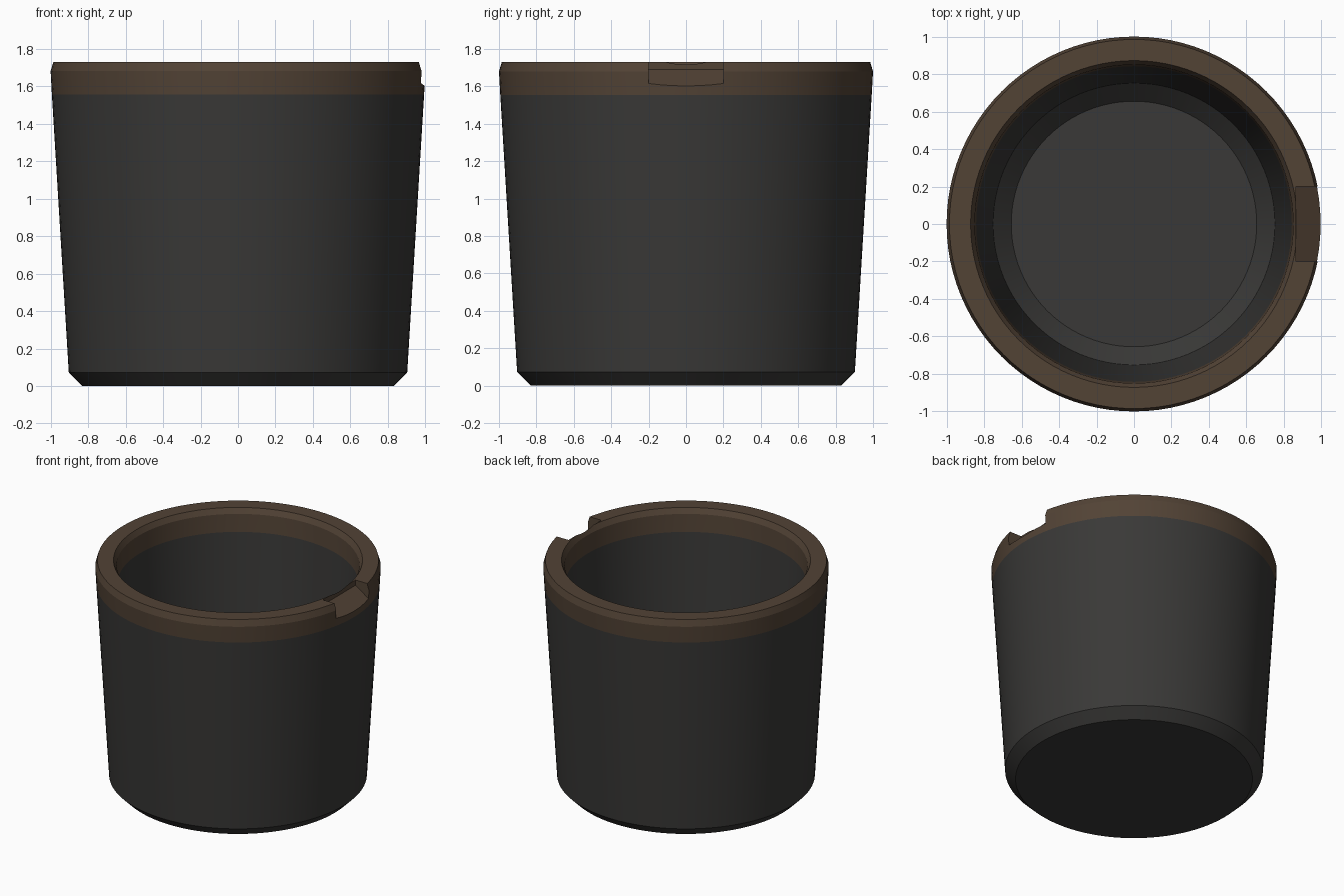
import bpy, bmesh
from math import pi, sin, cos, radians

if "Cube" in bpy.data.objects:
    bpy.data.objects.remove(bpy.data.objects["Cube"])

SEG = 96
BAND_Z = 1.555


def material(name, rgb):
    m = bpy.data.materials.new(name)
    m.diffuse_color = (*rgb, 1)
    m.use_nodes = True
    m.node_tree.nodes["Principled BSDF"].inputs["Base Color"].default_value = m.diffuse_color
    return m


def make_object(name, bm, mats):
    bmesh.ops.recalc_face_normals(bm, faces=bm.faces[:])
    me = bpy.data.meshes.new(name)
    bm.to_mesh(me)
    bm.free()
    for m in mats:
        me.materials.append(m)
    ob = bpy.data.objects.new(name, me)
    bpy.context.collection.objects.link(ob)
    return ob


brown = material("rim_brown", (0.085, 0.056, 0.036))
dark = material("body_charcoal", (0.041, 0.040, 0.038))

# Cup: lathed wall section, outside from base to rim, then down the inside
profile = [(0.83, 0), (0.903, 0.073), (0.993, BAND_Z), (1.0, 1.68), (0.985, 1.73),
           (0.872, 1.73), (0.85, 1.69), (0.842, BAND_Z), (0.752, 0.245), (0.655, 0.15)]
bm = bmesh.new()
rings = [[bm.verts.new((r * cos(2 * pi * i / SEG), r * sin(2 * pi * i / SEG), z))
          for i in range(SEG)] for r, z in profile]
for a, b in zip(rings, rings[1:]):
    for i in range(SEG):
        j = (i + 1) % SEG
        bm.faces.new((a[i], a[j], b[j], b[i]))
bm.faces.new(rings[0])
bm.faces.new(rings[-1])
# Brown above the band line, charcoal below
for f in bm.faces:
    f.material_index = 0 if f.calc_center_median().z > BAND_Z else 1
cup = make_object("cup", bm, [brown, dark])

# Wedge cutter for the sloping notch in the rim at +x
bm = bmesh.new()
section = [(0.865, 1.69), (1.1, 1.533), (1.1, 1.85), (0.865, 1.85)]
face = bm.faces.new([bm.verts.new((x, -0.2, z)) for x, z in section])
ext = bmesh.ops.extrude_face_region(bm, geom=[face])
bmesh.ops.translate(bm, vec=(0, 0.4, 0),
                    verts=[v for v in ext["geom"] if isinstance(v, bmesh.types.BMVert)])
cutter = make_object("notch_cutter", bm, [brown])
cutter.hide_render = True

# Cut the notch, then shade
cut = cup.modifiers.new("notch", 'BOOLEAN')
cut.operation = 'DIFFERENCE'
cut.solver = 'EXACT'
cut.object = cutter
bpy.context.view_layer.objects.active = cup
cup.select_set(True)
bpy.ops.object.modifier_apply(modifier="notch")
bpy.data.objects.remove(cutter)
bpy.ops.object.shade_smooth_by_angle(angle=radians(15))
